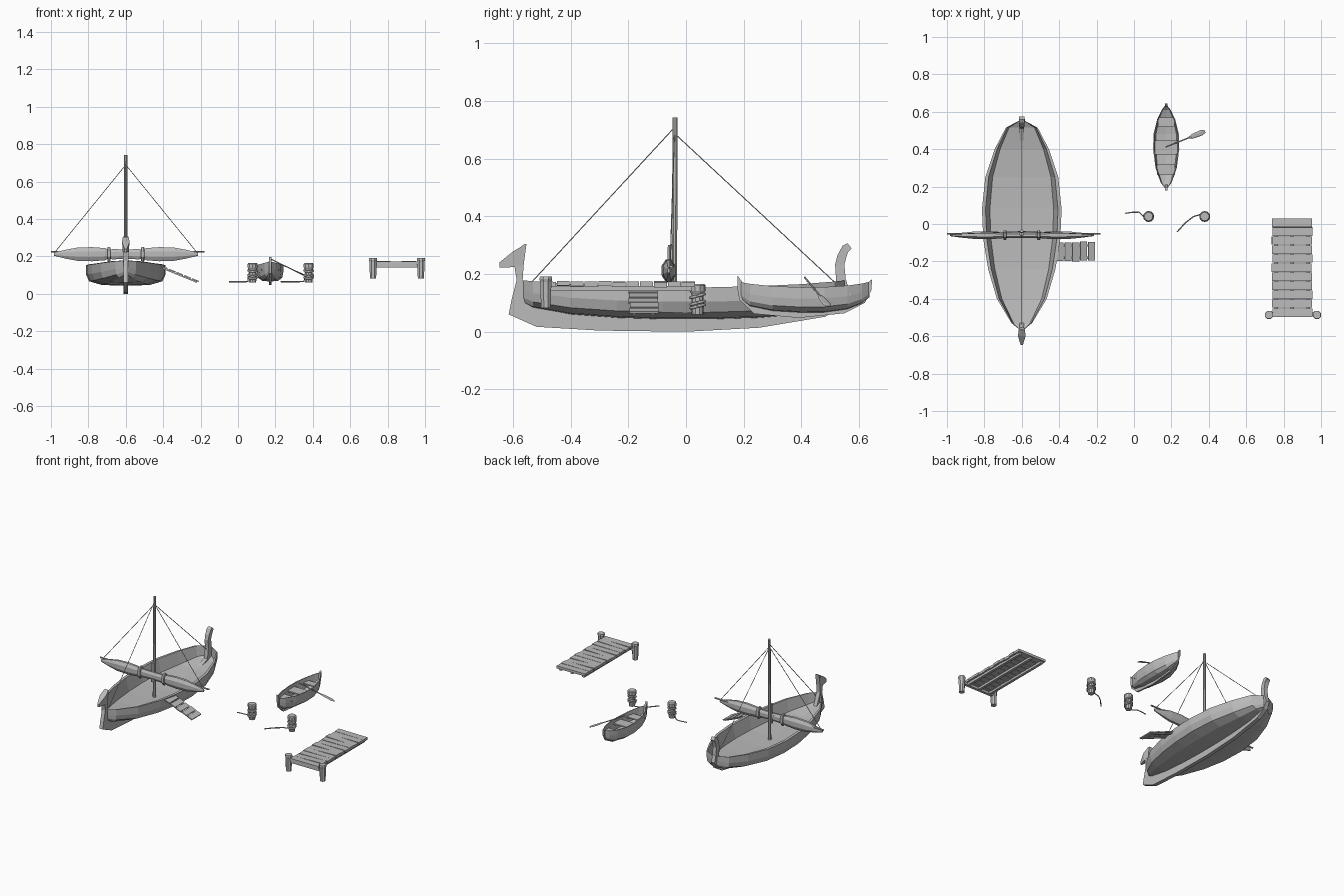
import bpy, bmesh, math, random
from mathutils import Vector, Matrix

random.seed(4)
if "Cube" in bpy.data.objects:
    bpy.data.objects.remove(bpy.data.objects["Cube"])

GREY = (0.5, 0.5, 0.5, 1)
mat = bpy.data.materials.new("weathered_grey")
mat.use_nodes = True
mat.diffuse_color = GREY
mat.node_tree.nodes["Principled BSDF"].inputs["Base Color"].default_value = GREY


def finish(name, bm):
    bmesh.ops.recalc_face_normals(bm, faces=bm.faces)
    mesh = bpy.data.meshes.new(name)
    bm.to_mesh(mesh)
    bm.free()
    mesh.materials.append(mat)
    ob = bpy.data.objects.new(name, mesh)
    bpy.context.collection.objects.link(ob)
    return ob


def loft(name, rings):
    """Skin closed rings of equal length and cap both ends."""
    bm = bmesh.new()
    rows = [[bm.verts.new(p) for p in ring] for ring in rings]
    n = len(rows[0])
    for a, b in zip(rows, rows[1:]):
        for i in range(n):
            j = (i + 1) % n
            bm.faces.new((a[i], a[j], b[j], b[i]))
    bm.faces.new(rows[0])
    bm.faces.new(rows[-1])
    return finish(name, bm)


def lathe(name, base, axis, profile, sides=8, flat=1.0):
    """Turn (distance, radius) pairs around an axis; flat squashes one way."""
    axis = Vector(axis).normalized()
    u = axis.cross(Vector((0, 1, 0))).normalized()
    v = axis.cross(u)
    turns = [(i + 0.5) * math.tau / sides for i in range(sides)]
    return loft(name, [[Vector(base) + axis * d + u * r * math.cos(t) + v * r * flat * math.sin(t)
                        for t in turns] for d, r in profile])


def rod(name, a, b, r1, r2=None, sides=6):
    d = Vector(b) - Vector(a)
    return lathe(name, a, d, [(0, r1), (d.length, r2 or r1)], sides)


def slab(name, outline, x, half):
    """Side outline in (y, z) given thickness across x."""
    return loft(name, [[(x + s * half, y, z) for y, z in outline] for s in (-1, 1)])


def box(name, centre, size, tilt=0, axis='Y'):
    bm = bmesh.new()
    m = Matrix.Translation(centre) @ Matrix.Rotation(tilt, 4, axis) @ Matrix.Diagonal((*size, 1))
    bmesh.ops.create_cube(bm, size=1, matrix=m)
    return finish(name, bm)


def rope(name, points, radius):
    cu = bpy.data.curves.new(name, 'CURVE')
    cu.dimensions = '3D'
    cu.bevel_depth = radius
    cu.bevel_resolution = 1
    sp = cu.splines.new('POLY')
    sp.points.add(len(points) - 1)
    for p, co in zip(sp.points, points):
        p.co = (*co, 1)
    tmp = bpy.data.objects.new(name + "_path", cu)
    bm = bmesh.new()
    mesh = bpy.data.meshes.new_from_object(tmp)
    bm.from_mesh(mesh)
    bpy.data.objects.remove(tmp)
    bpy.data.meshes.remove(mesh)
    return finish(name, bm)


OUTER = [(1, 1), (1, 0.55), (0.92, 0.22), (0.6, 0.04)]
INNER = [(0.91, 1), (0.8, 0.22)]


def hull(name, x, stations):
    """Open shell from (y, half width, bottom, rim) stations."""
    half = OUTER + [(0, 0)]
    section = half + [(-a, b) for a, b in reversed(OUTER)]
    section += [(-a, b) for a, b in INNER] + [(0, 0.16)] + list(reversed(INNER))
    return loft(name, [[(x + a * w, y, lo + b * (hi - lo)) for a, b in section]
                       for y, w, lo, hi in stations])


# Ship hull, keel and end posts
SX = -0.6
hull("ship_hull", SX, [(-0.565, 0.012, 0.1, 0.178), (-0.53, 0.055, 0.083, 0.175), (-0.4, 0.133, 0.06, 0.165),
                       (-0.24, 0.18, 0.048, 0.158), (-0.08, 0.206, 0.043, 0.154), (0.08, 0.213, 0.043, 0.154),
                       (0.25, 0.195, 0.048, 0.158), (0.4, 0.145, 0.06, 0.165), (0.515, 0.085, 0.083, 0.174),
                       (0.55, 0.02, 0.1, 0.178)])
slab("keel", [(-0.567, 0.18), (-0.587, 0.18), (-0.605, 0.11), (-0.615, 0.06), (-0.518, 0.017), (-0.3, 0.004),
              (0, 0), (0.255, 0.014), (0.483, 0.052), (0.545, 0.09), (0.568, 0.135), (0.555, 0.18),
              (0.52, 0.18), (0.51, 0.11), (0.4, 0.068), (0.2, 0.05), (-0.2, 0.05), (-0.4, 0.066),
              (-0.53, 0.1)], SX, 0.013)
slab("figurehead_neck", [(-0.587, 0.178), (-0.567, 0.17), (-0.563, 0.23), (-0.553, 0.305), (-0.562, 0.303),
                         (-0.59, 0.28), (-0.594, 0.222)], SX, 0.014)
loft("figurehead_snout", [[(SX - w, y, hi), (SX + w, y, hi), (SX + w * 0.8, y, lo), (SX - w * 0.8, y, lo)]
                          for y, w, lo, hi in [(-0.563, 0.017, 0.23, 0.3), (-0.6, 0.02, 0.224, 0.278),
                                               (-0.647, 0.006, 0.222, 0.24)]])
loft("stern_curl", [[(SX - w, a, z), (SX + w, a, z), (SX + w, b, z + dz), (SX - w, b, z + dz)]
                    for a, b, z, dz, w in [(0.521, 0.555, 0.17, 0, 0.014), (0.517, 0.549, 0.232, 0, 0.013),
                                           (0.525, 0.555, 0.265, -0.01, 0.014), (0.543, 0.562, 0.298, -0.022, 0.016),
                                           (0.56, 0.574, 0.307, -0.018, 0.014)]])

# Mast, yard and rolled sail
rod("mast", (SX, -0.041, 0.055), (SX, -0.038, 0.742), 0.011, 0.009, 8)
rod("yard", (-1.0, -0.052, 0.226), (-0.18, -0.052, 0.226), 0.005)
for side in (-1, 1):
    lathe("rolled_sail", (SX, -0.06, 0.212), (side, 0, 0),
          [(0, 0.027), (0.07, 0.03), (0.09, 0.024), (0.11, 0.035), (0.18, 0.041), (0.26, 0.038),
           (0.32, 0.026), (0.385, 0.009)], 8, 0.55)
    lathe("sail_binding", (SX + side * 0.081, -0.06, 0.212), (side, 0, 0),
          [(0, 0.038), (0.004, 0.042), (0.014, 0.042), (0.018, 0.038)], 8, 0.65)
    rope("yard_stay", [(SX, -0.04, 0.69), (SX + side * 0.375, -0.055, 0.228)], 0.002)
rod("mast_collar", (SX, -0.052, 0.17), (SX, -0.052, 0.3), 0.016, 0.012, 8)
rope("bow_stay", [(SX, -0.045, 0.703), (SX, -0.535, 0.172)], 0.002)
rope("stern_stay", [(SX, -0.035, 0.683), (SX, 0.515, 0.172)], 0.002)

# Boarding ramp of cross slats
slope = math.atan2(0.078, 0.19)
for i in range(5):
    t = i / 4
    box("ramp_slat", (-0.395 + 0.167 * t, -0.147 + random.uniform(-0.003, 0.003), 0.141 - 0.068 * t),
        (0.038, 0.1, 0.007), slope + random.uniform(-0.05, 0.05))
for y in (-0.18, -0.115):
    box("ramp_rail", (-0.312, y, 0.1), (0.2, 0.012, 0.007), slope)

# Rowing boat with benches and oar
BX = 0.172
hull("rowing_boat_hull", BX, [(0.188, 0.004, 0.115, 0.172), (0.222, 0.03, 0.088, 0.166), (0.3, 0.057, 0.072, 0.158),
                              (0.4, 0.07, 0.066, 0.154), (0.48, 0.068, 0.067, 0.155), (0.56, 0.048, 0.078, 0.16),
                              (0.61, 0.024, 0.098, 0.167), (0.636, 0.004, 0.12, 0.173)])
slab("rowing_boat_keel", [(0.178, 0.196), (0.178, 0.15), (0.185, 0.11), (0.237, 0.062), (0.39, 0.048), (0.55, 0.064),
                          (0.62, 0.1), (0.643, 0.145), (0.645, 0.182), (0.632, 0.172), (0.628, 0.13), (0.6, 0.1),
                          (0.54, 0.08), (0.4, 0.07), (0.28, 0.08), (0.21, 0.11), (0.193, 0.175)], BX, 0.006)
for y, depth, width in [(0.292, 0.06, 0.096), (0.41, 0.075, 0.122), (0.545, 0.05, 0.09)]:
    box("bench", (BX, y, 0.13), (width, depth, 0.008))
handle, tip = Vector((0.17, 0.412, 0.188)), Vector((0.378, 0.495, 0.088))
aim = (tip - handle).normalized()
rod("oar_shaft", handle, handle + aim * 0.16, 0.0035)
lathe("oar_blade", handle, aim, [(0.145, 0.005), (0.17, 0.013), (0.225, 0.015), (0.246, 0.008)], 6, 1.0)
blade = bpy.data.objects["oar_blade"]
across = Vector((-aim.y, aim.x, 0)).normalized()
thin = aim.cross(across)
for v in blade.data.vertices:
    v.co -= thin * (v.co - handle).dot(thin) * 0.75

# Mooring posts with wound rope and loose ends
tails = [(0.078, [(-0.026, 0), (-0.05, 0.023), (-0.085, 0.023), (-0.125, 0.017)]),
         (0.378, [(-0.025, 0.01), (-0.06, 0), (-0.105, -0.035), (-0.148, -0.083)])]
for x, tail in tails:
    y = 0.04
    lathe("mooring_post", (x, y, 0.06), (0, 0, 1),
          [(0, 0.02), (0.03, 0.022), (0.07, 0.021), (0.082, 0.028), (0.1, 0.028), (0.106, 0.023)], 10)
    for z in (0.088, 0.1, 0.124):
        rope("wound_rope", [(x + 0.024 * math.cos(a * math.tau / 12), y + 0.024 * math.sin(a * math.tau / 12),
                             z + 0.006 * math.sin(a * math.tau / 12)) for a in range(13)], 0.0055)
    rope("loose_rope", [(x - 0.022, y, 0.088)] + [(x + dx, y + dy, 0.065) for dx, dy in tail], 0.0035)

# Jetty of uneven planks on beams, with two tapered piles
count = 11
pitch = 0.53 / count
for i in range(count):
    box("jetty_plank", (0.846 + random.uniform(-0.003, 0.003), -0.498 + pitch * (i + 0.5), 0.165),
        (0.214, pitch - random.uniform(0.002, 0.005), 0.017), random.uniform(-0.03, 0.03),
        random.choice('XY'))
for x in (0.76, 0.846, 0.932):
    box("jetty_beam", (x, -0.235, 0.15), (0.018, 0.51, 0.016))
box("jetty_crossbeam", (0.85, -0.482, 0.15), (0.25, 0.018, 0.018))
for x in (0.722, 0.978):
    lathe("jetty_pile", (x, -0.486, 0.082), (0, 0, 1), [(0, 0.018), (0.09, 0.021), (0.1, 0.024), (0.11, 0.022)], 8)
